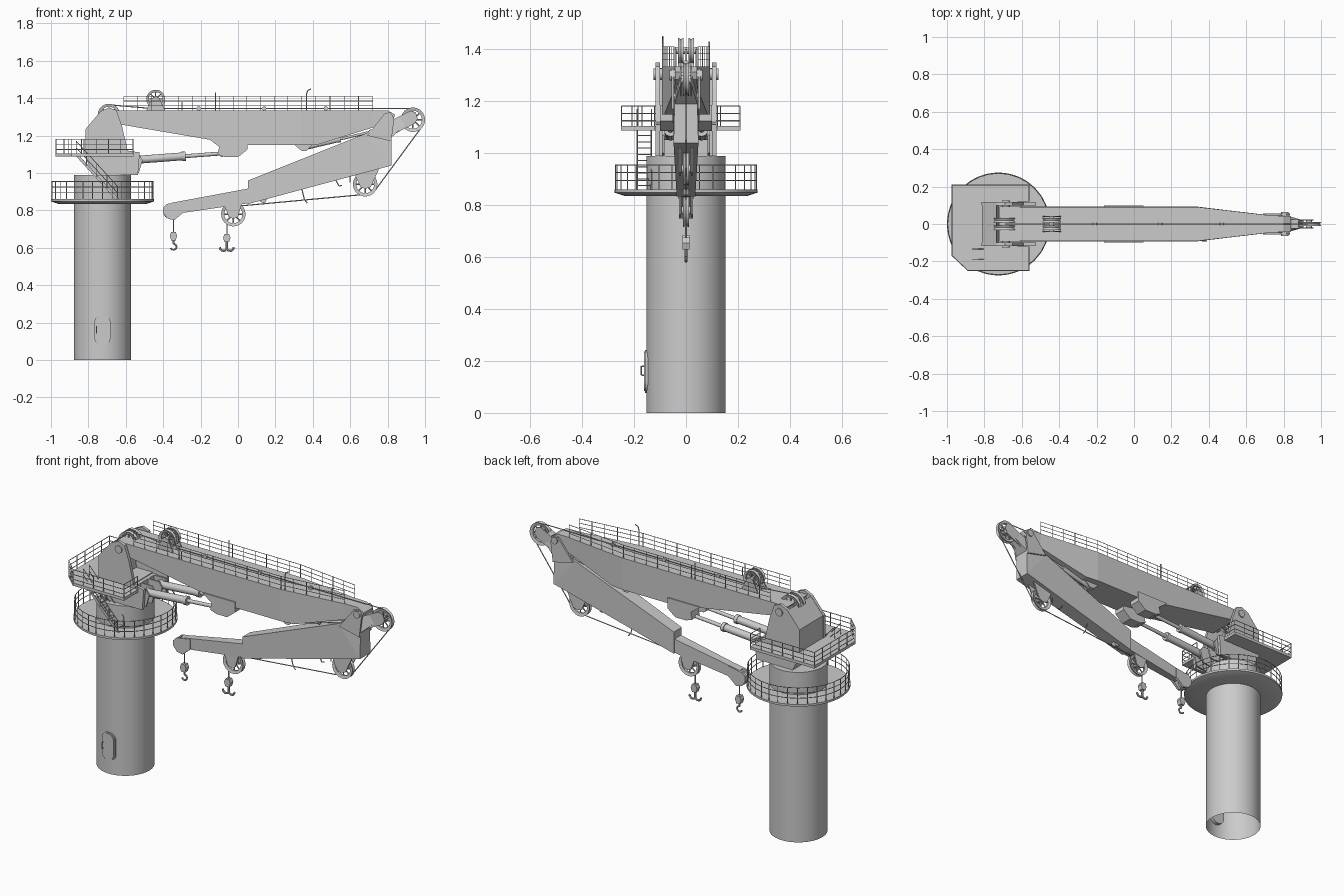
import bpy, bmesh, math
from mathutils import Vector, Matrix

if "Cube" in bpy.data.objects:
    bpy.data.objects.remove(bpy.data.objects["Cube"])

CX = -0.725  # column axis


def finish(name, bm, smooth=False):
    bmesh.ops.recalc_face_normals(bm, faces=bm.faces)
    me = bpy.data.meshes.new(name)
    bm.to_mesh(me)
    bm.free()
    ob = bpy.data.objects.new(name, me)
    bpy.context.collection.objects.link(ob)
    if smooth:
        bpy.ops.object.select_all(action='DESELECT')
        ob.select_set(True)
        bpy.context.view_layer.objects.active = ob
        bpy.ops.object.shade_smooth_by_angle(angle=math.radians(35))
    return ob


def add_tube(bm, p, q, r, n=8, r2=None):
    p, q = Vector(p), Vector(q)
    d = q - p
    m = Matrix.Translation((p + q) / 2) @ d.to_track_quat('Z', 'Y').to_matrix().to_4x4()
    bmesh.ops.create_cone(bm, cap_ends=True, segments=n, radius1=r,
                          radius2=r if r2 is None else r2, depth=d.length, matrix=m)


def tubes(name, paths, r, n=6):
    bm = bmesh.new()
    for path in paths:
        for p, q in zip(path, path[1:]):
            add_tube(bm, p, q, r, n)
    return finish(name, bm, n > 6)


def add_prism(bm, pts, a, b, axis='Y'):
    place = (lambda u, v, h: (u, h, v)) if axis == 'Y' else (lambda u, v, h: (u, v, h))
    lo = [bm.verts.new(place(u, v, a)) for u, v in pts]
    hi = [bm.verts.new(place(u, v, b)) for u, v in pts]
    bm.faces.new(lo)
    bm.faces.new(hi)
    for i in range(len(pts)):
        j = (i + 1) % len(pts)
        bm.faces.new((lo[i], lo[j], hi[j], hi[i]))


def plates(name, pts, spans, axis='Y'):
    bm = bmesh.new()
    for a, b in spans:
        add_prism(bm, pts, a, b, axis)
    return finish(name, bm)


def loft(name, sections):
    # each section: top x, top z, bottom x, bottom z, half width
    bm = bmesh.new()
    rings = [[bm.verts.new(c) for c in ((xt, -w, zt), (xt, w, zt), (xb, w, zb), (xb, -w, zb))]
             for xt, zt, xb, zb, w in sections]
    for a, b in zip(rings, rings[1:]):
        for i in range(4):
            j = (i + 1) % 4
            bm.faces.new((a[i], a[j], b[j], b[i]))
    bm.faces.new(rings[0])
    bm.faces.new(rings[-1])
    return finish(name, bm)


def add_lathe(bm, prof, c, axis='Z', n=64, closed=False):
    rings = []
    for k in range(n):
        t = 2 * math.pi * k / n
        rings.append([bm.verts.new(Vector(c) + Vector(
            (r * math.cos(t), r * math.sin(t), h) if axis == 'Z' else (r * math.cos(t), h, r * math.sin(t))))
            for r, h in prof])
    m = len(prof)
    for k in range(n):
        a, b = rings[k], rings[(k + 1) % n]
        for i in range(m if closed else m - 1):
            j = (i + 1) % m
            bm.faces.new((a[i], a[j], b[j], b[i]))


def sheave(name, x, z, r, ys=(0,), w=0.011):
    bm = bmesh.new()
    for y in ys:
        add_lathe(bm, [(r * .74, -w * .6), (r, -w), (r * .9, 0), (r, w), (r * .74, w * .6)], (x, y, z), 'Y', 40, True)
        add_tube(bm, (x, y - w * 1.6, z), (x, y + w * 1.6, z), r * .24, 20)
        for k in range(8):
            t = k * math.pi / 4
            d = Vector((math.cos(t), 0, math.sin(t)))
            add_tube(bm, Vector((x, y, z)) + d * r * .2, Vector((x, y, z)) + d * r * .78, r * .06, 6)
    return finish(name, bm, True)


def railing(name, path, heights, step, closed=False, r=0.0022):
    path = [Vector(p) for p in path] + ([Vector(path[0])] if closed else [])
    up = lambda p, h: p + Vector((0, 0, h))
    out = [[up(p, h) for p in path] for h in heights]
    for p, q in zip(path, path[1:]):
        n = max(1, round((q - p).length / step))
        for i in range(n + 1):
            s = p.lerp(q, i / n)
            out.append([s, up(s, heights[-1])])
    return tubes(name, out, r, 5)


def arc(cx, cz, r, a0, a1, n=10):
    return [(cx + r * math.cos(math.radians(a0 + (a1 - a0) * i / n)), 0,
             cz + r * math.sin(math.radians(a0 + (a1 - a0) * i / n))) for i in range(n + 1)]


# Column, open at the bottom
bm = bmesh.new()
add_lathe(bm, [(.153, 0), (.153, .99), (.001, .99)], (CX, 0, 0))
finish("column", bm, True)

# Access door with rounded ends
def door_outline(r):
    return [(CX + r * math.cos(math.radians(a)), (.2 if a < 180 else .12) + r * math.sin(math.radians(a)))
            for a in list(range(0, 180, 15)) + [179.9] + list(range(180, 360, 15)) + [360]]
plates("door_frame", door_outline(.043), [(-.157, -.13)])
plates("door_panel", door_outline(.036), [(-.162, -.13)])
tubes("door_handle", [[(-.757, -.16, .145), (-.757, -.172, .145), (-.757, -.172, .18), (-.757, -.16, .18)]], .003)

# Lower round walkway
bm = bmesh.new()
add_lathe(bm, [(.15, .835), (.235, .835), (.275, .848), (.275, .86), (.15, .86)], (CX, 0, 0), closed=True)
finish("lower_walkway", bm, True)
ring = [(CX + .271 * math.cos(k * math.pi / 16), .271 * math.sin(k * math.pi / 16), .86) for k in range(32)]
railing("lower_railing", ring, (.035, .065, .095), .06, True)

# Slewing turret: side plates, rear box, base
side = [(-.815, 1.08), (-.815, 1.235), (-.735, 1.33), (-.69, 1.35), (-.65, 1.335), (-.62, 1.25),
        (-.59, 1.12), (-.525, 1.11), (-.535, .99), (-.77, .99)]
plates("turret_side_plate", side, [(-.118, -.1), (.1, .118)])
plates("turret_rear_box", [(-.813, 1.08), (-.813, 1.235), (-.735, 1.328), (-.725, 1.1), (-.6, 1.1), (-.6, .99), (-.77, .99)],
       [(-.1, .1)])
tubes("boom_pivot_pin", [[(-.685, -.125, 1.305), (-.685, .125, 1.305)]], .022, 24)
plates("cylinder_lug", [(-.61, 1.1), (-.53, 1.1), (-.51, 1.07), (-.53, 1.0), (-.61, .99)],
       [(s * .06 + o - .005, s * .06 + o + .005) for s in (-1, 1) for o in (-.027, .027)])

# Upper deck with toe edge and railing
deck = [(-.975, .21), (-.56, .21), (-.56, .12), (-.62, .12), (-.62, -.12), (-.56, -.12), (-.56, -.25), (-.89, -.25), (-.975, -.17)]
plates("upper_deck", deck, [(1.088, 1.105)], 'Z')
edge = [(-.562, .122), (-.562, .208), (-.973, .208), (-.973, -.169), (-.889, -.248), (-.562, -.248), (-.562, -.122)]
railing("upper_railing", [(x, y, 1.105) for x, y in edge], (.02, .048, .076), .07)

# Stair between walkways
bm = bmesh.new()
for y in (-.187, -.135):
    add_prism(bm, [(-.875, 1.1), (-.855, 1.1), (-.635, .86), (-.655, .86)], y - .002, y + .002)
for i in range(10):
    x, z = -.86 + .022 * i, 1.09 - .024 * i
    add_prism(bm, [(x - .01, z), (x + .014, z), (x + .014, z + .004), (x - .01, z + .004)], -.187, -.135)
finish("stair", bm)
for y in (-.189, -.133):
    railing("stair_handrail", [(-.865, y, 1.1), (-.645, y, .86)], (.035, .07), .08)

# Main boom
loft("main_boom", [(-.72, 1.335, -.66, 1.265, .093), (-.15, 1.335, -.15, 1.178, .093), (.05, 1.335, .05, 1.15, .093),
                   (.34, 1.335, .34, 1.15, .093), (.42, 1.335, .42, 1.15, .083), (.72, 1.335, .72, 1.243, .046),
                   (.8, 1.335, .8, 1.268, .043), (.84, 1.312, .83, 1.285, .043)])
plates("boom_cylinder_bracket", [(-.16, 1.185), (.05, 1.185), (.05, 1.125), (0, 1.085), (-.07, 1.085), (-.11, 1.1), (-.1, 1.14)],
       [(-.1, -.03), (.03, .1)])
for s in (-1, 1):
    railing("boom_railing", [(-.61, s * .09, 1.335), (.34, s * .09, 1.335), (.72, s * .046, 1.335)], (.025, .05, .075), .073, r=.0018)

# Rope guides and lamp posts on the boom
bm = bmesh.new()
for x in (-.21, .14, .47):
    add_prism(bm, [(x + .012 * math.cos(k * math.pi / 6), 1.345 + .012 * math.sin(k * math.pi / 6)) for k in range(12)], -.006, .006)
finish("rope_guide", bm)
tubes("lamp_post", [[(.365, -.09, 1.335), (.365, -.09, 1.42), (.372, -.09, 1.44), (.39, -.09, 1.45)],
                    [(-.12, .09, 1.335), (-.12, .09, 1.43)], [(-.3, -.09, 1.335), (-.3, -.09, 1.38)]], .003)

# Hydraulic cylinders
def hydraulic(name, a, b, split, r, ys):
    bm = bmesh.new()
    for y in ys:
        p, q = Vector((a[0], y, a[1])), Vector((b[0], y, b[1]))
        m = p.lerp(q, split)
        add_tube(bm, p, m, r, 24)
        add_tube(bm, p.lerp(q, split - .04), m, r * 1.2, 24)
        add_tube(bm, m, q, r * .5, 16)
        for e in (p, q):
            add_tube(bm, e - Vector((0, r * 1.3, 0)), e + Vector((0, r * 1.3, 0)), r * .9, 20)
    finish(name, bm, True)
hydraulic("luffing_cylinder", (-.55, 1.07), (-.085, 1.105), .58, .021, (-.06, .06))
hydraulic("jib_cylinder", (.35, 1.135), (.71, 1.22), .55, .014, (-.03, .03))
plates("jib_cylinder_lug", [(.3, 1.152), (.4, 1.152), (.365, 1.118), (.34, 1.118)], [(-.052, -.047), (-.013, -.008), (.008, .013), (.047, .052)])

# Folding jib: outer section, inner section, knuckle head
loft("jib_outer_section", [(-.36, .84, -.31, .785, .02), (.07, .92, .07, .84, .031)])
loft("jib_inner_section", [(.053, .96, .053, .834, .036), (.68, 1.21, .82, 1.04, .048)])
loft("jib_head", [(.68, 1.21, .82, 1.04, .048), (.7, 1.22, .82, 1.19, .044), (.88, 1.312, .905, 1.268, .02)])
plates("jib_fork", [(.69, 1.2), (.82, 1.17), (.835, 1.29), (.815, 1.325), (.785, 1.32)], [(-.056, -.046), (.046, .056)])
tubes("knuckle_pin", [[(.807, -.063, 1.3), (.807, .063, 1.3)]], .02, 24)
plates("head_sheave_arm", [(.8, 1.27), (.92, 1.332), (.95, 1.325), (.96, 1.29), (.945, 1.265), (.82, 1.2)], [(-.024, -.018), (.018, .024)])

# Jib tip and sheave cheeks
plates("jib_tip", [(-.38, .835), (-.4, .815), (-.4, .785), (-.375, .755), (-.34, .748), (-.315, .77), (-.29, .79), (-.29, .85)],
       [(-.026, -.012), (.012, .026)])
plates("mid_sheave_cheek", [(-.08, .85), (.03, .87), (.0, .765), (-.025, .755), (-.05, .765)], [(-.026, -.019), (.019, .026)])
plates("knee_sheave_cheek", [(.62, 1.0), (.76, 1.035), (.71, .925), (.68, .915), (.655, .925)], [(-.026, -.019), (.019, .026)])
plates("top_sheave_cheek", [(-.49, 1.335), (-.39, 1.335), (-.42, 1.4), (-.44, 1.41), (-.46, 1.4)],
       [(-.042, -.037), (-.003, .003), (.037, .042)])

# Sheaves
sheave("head_sheave", .935, 1.285, .065)
sheave("knee_sheave", .68, .94, .065)
sheave("mid_sheave", -.025, .78, .065)
sheave("tip_sheave", -.365, .79, .034)
sheave("boom_top_sheave", -.44, 1.395, .05, (-.02, .02))
sheave("boom_foot_sheave", -.69, 1.31, .06, (-.02, .02))

# Ropes
tubes("rope", [[(-.345, 0, .765), (-.345, 0, .67)], [(-.06, 0, .74), (-.06, 0, .66)], [(.02, 0, .825), (.66, 0, .884)],
               [(.985, 0, 1.25), (.735, 0, .91)], [(-.69, 0, 1.365), (-.46, 0, 1.345), (.93, 0, 1.345)]], .003)

# Under-jib brackets and hanging rope guards
tubes("rope_guard", [[(.34, 0, .92), (.355, 0, .86), (.37, 0, .84)], [(.52, 0, .97), (.54, 0, .93), (.555, 0, .935)],
                     [(.6, 0, .99), (.6, 0, .95)]], .003)
plates("jib_under_lug", [(.1, .86), (.16, .87), (.145, .84), (.13, .84)], [(-.012, .012)])

# Hook blocks
for x, top in ((-.345, .685), (-.06, .675)):
    plates("hook_block", [(x - .012, top), (x + .012, top), (x + .02, top - .02), (x + .012, top - .045), (x - .012, top - .045), (x - .02, top - .02)],
           [(-.014, .014)])
tubes("single_hook", [[(-.345, 0, .65), (-.345, 0, .622)] + arc(-.345, .605, .016, 90, -160)], .005, 8)
tubes("double_hook", [[(-.06, 0, .64), (-.06, 0, .585)], arc(-.078, .603, .019, 180, 340), arc(-.042, .603, .019, 200, 360)], .006, 8)
